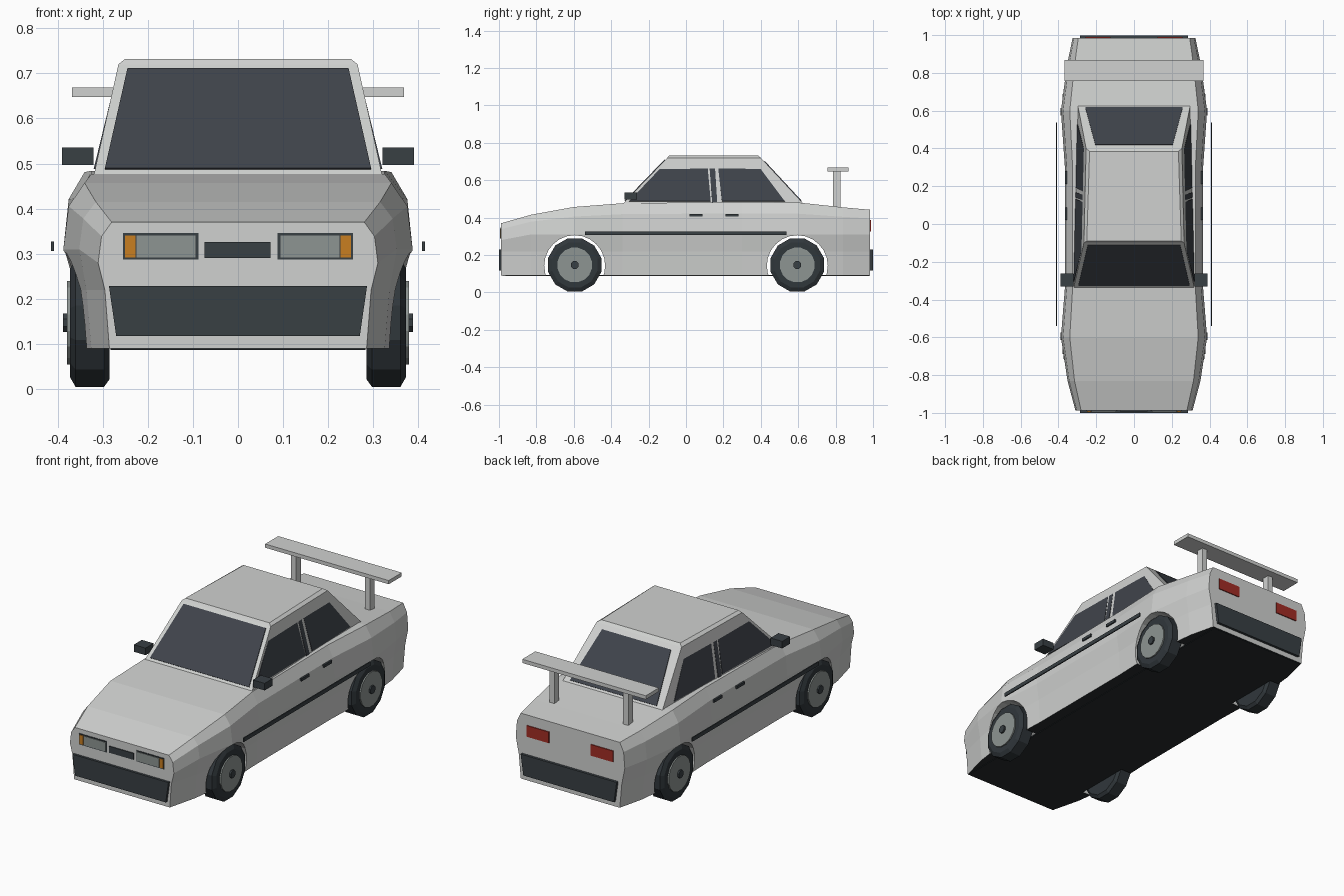
import bpy, bmesh, math
from mathutils import Vector, Matrix

cube = bpy.data.objects.get("Cube")
if cube:
    bpy.data.objects.remove(cube, do_unlink=True)


def material(name, r, g, b):
    m = bpy.data.materials.new(name)
    m.use_nodes = True
    m.diffuse_color = (r, g, b, 1)
    m.node_tree.nodes["Principled BSDF"].inputs["Base Color"].default_value = (r, g, b, 1)
    return m


PAINT = material("silver paint", .63, .64, .63)
GLASS = material("dark glass", .05, .057, .07)
TRIM = material("dark trim", .04, .05, .057)
TYRE = material("tyre rubber", .03, .038, .044)
RIM = material("wheel and lamp grey", .27, .3, .29)
AMBER = material("amber lamp", .58, .21, .015)
RED = material("red lamp", .36, .026, .018)
FLOOR = material("floor black", .02, .024, .027)


def finish(name, bm, *mats):
    bmesh.ops.recalc_face_normals(bm, faces=bm.faces)
    mesh = bpy.data.meshes.new(name)
    bm.to_mesh(mesh)
    bm.free()
    for m in mats:
        mesh.materials.append(m)
    ob = bpy.data.objects.new(name, mesh)
    bpy.context.collection.objects.link(ob)
    return ob


def box(name, x, y, z, mat):
    """Box between the given (low, high) pairs."""
    bm = bmesh.new()
    size = [b - a for a, b in (x, y, z)]
    mid = Vector([(a + b) / 2 for a, b in (x, y, z)])
    bmesh.ops.create_cube(bm, size=1, matrix=Matrix.Translation(mid) @ Matrix.Diagonal((*size, 1)))
    return finish(name, bm, mat)


def pair(name, x, y, z, mat):
    box("left_" + name, x, y, z, mat)
    box("right_" + name, (-x[1], -x[0]), y, z, mat)


def loft(name, rings, *mats):
    """Skin closed rings of points and cap both ends."""
    bm = bmesh.new()
    rows = [[bm.verts.new(p) for p in ring] for ring in rings]
    n = len(rows[0])
    for a, b in zip(rows, rows[1:]):
        for i in range(n):
            j = (i + 1) % n
            bm.faces.new((a[i], a[j], b[j], b[i]))
    bm.faces.new(rows[0])
    bm.faces.new(rows[-1])
    return finish(name, bm, *mats)


def plate(name, pts, mat, t=.004):
    """Thin panel lying on a flat polygon."""
    pts = [Vector(p) for p in pts]
    n = (pts[1] - pts[0]).cross(pts[2] - pts[0]).normalized() * t
    loft(name, [[p - n for p in pts], [p + n for p in pts]], mat)


# Body shell: y, shoulder half width, widest half width, sill half width, top height
stations = [(-.988, .28, .31, .285, .37), (-.83, .315, .352, .325, .415),
            (-.6, .34, .387, .355, .457), (-.34, .325, .366, .345, .477),
            (.3, .325, .366, .345, .484), (.6, .34, .387, .355, .481),
            (.84, .315, .355, .33, .455), (.985, .295, .325, .295, .442)]
rings = []
for y, shoulder, wide, sill, top in stations:
    waist = .31 if top > .4 else .28
    half = [(shoulder, top), (wide * .75 + shoulder * .25, top * .65 + waist * .35),
            (wide, waist), (wide * .4 + sill * .6, .22), (sill, .09)]
    rings.append([(x, y, z) for x, z in half] + [(-x, y, z) for x, z in reversed(half)])
body = loft("body_shell", rings, PAINT, FLOOR)
for f in body.data.polygons:
    if f.normal.z < -.9:
        f.material_index = 1

# Wheel arches cut through the body
AXLES = {"front": -.595, "rear": .595}
ACROSS = Matrix.Rotation(math.pi / 2, 4, 'Y')
for end, y in AXLES.items():
    bm = bmesh.new()
    bmesh.ops.create_cone(bm, cap_ends=True, segments=24, radius1=.163, radius2=.163, depth=1,
                          matrix=Matrix.Translation((0, y, .143)) @ ACROSS)
    cutter = finish(end + "_arch_cutter", bm, PAINT)
    cutter.hide_render = True
    mod = body.modifiers.new(end + "_arch", 'BOOLEAN')
    mod.operation = 'DIFFERENCE'
    mod.solver = 'EXACT'
    mod.object = cutter
    bpy.context.view_layer.objects.active = body
    bpy.ops.object.modifier_apply(modifier=mod.name)
    bpy.data.objects.remove(cutter, do_unlink=True)
box("floor_pan", (-.283, .283), (-.98, .98), (.087, .094), FLOOR)


# Wheels: stacked rings along the axle
def wheel_part(name, side, y, profile, sides, mat):
    rings = []
    for x, r in profile:
        angles = [math.tau * (i + .5) / sides for i in range(sides)]
        rings.append([(side * x, y + r * math.cos(a), .147 + r * math.sin(a)) for a in angles])
    loft(name, rings, mat)


for end, y in AXLES.items():
    for label, side in (("left", 1), ("right", -1)):
        tag = f"{end}_{label}_"
        wheel_part(tag + "tyre", side, y, [(.285, .13), (.297, .147), (.36, .147), (.372, .125)], 12, TYRE)
        wheel_part(tag + "rim", side, y, [(.36, .094), (.379, .094)], 16, RIM)
        wheel_part(tag + "hub", side, y, [(.37, .022), (.388, .022)], 8, TRIM)

# Cabin: belt line, roof line and crowned roof
def rect(yf, xf, yr, xr, z):
    return [(-xf, yf, z), (xf, yf, z), (xr, yr, z), (-xr, yr, z)]


loft("cabin", [rect(-.34, .32, .63, .298, .472), rect(-.1, .265, .4, .2535, .72),
               rect(-.09, .25, .385, .235, .732)], PAINT)


def slope(x, y0, y1, z):
    t = (z - .472) / .248
    return (x, y0 + (y1 - y0) * t, z)


plate("windscreen", [slope(x, -.34, -.1, z) for x, z in
                     ((-.295, .487), (.295, .487), (.245, .709), (-.245, .709))], GLASS)
plate("rear_window", [slope(x, .63, .4, z) for x, z in
                      ((.258, .487), (-.258, .487), (-.205, .7), (.205, .7))], GLASS)

side_glass = {
    "front_door_window": [(-.305, .487), (.132, .487), (.112, .709), (-.093, .709)],
    "door_pillar": [(.14, .48), (.167, .48), (.152, .716), (.122, .716)],
    "rear_door_window": [(.192, .487), (.528, .487), (.362, .709), (.167, .709)],
}
for label, side in (("left", 1), ("right", -1)):
    for name, outline in side_glass.items():
        pts = [(side * (.3123 - .0229 * y - .2218 * (z - .472)), y, z) for y, z in outline]
        plate(f"{label}_{name}", pts, GLASS)

# Mirrors, handles and side rubbing strips
pair("mirror", (.32, .39), (-.33, -.262), (.497, .535), TRIM)
pair("front_handle", (.335, .365), (.02, .087), (.405, .42), TRIM)
pair("rear_handle", (.335, .365), (.212, .28), (.405, .42), TRIM)
pair("side_strip", (.408, .414), (-.54, .537), (.306, .327), TRIM)

# Front lamps and grille
pair("headlamp_frame", (.088, .255), (-.991, -.985), (.287, .346), TRIM)
pair("headlamp_lens", (.094, .225), (-.994, -.988), (.292, .341), RIM)
pair("indicator", (.227, .25), (-.994, -.988), (.292, .341), AMBER)
box("grille", (-.074, .072), (-.993, -.985), (.291, .326), TRIM)

# Bumpers and tail lamps
for name, y in (("front_bumper", -.994), ("rear_bumper", .992)):
    plate(name, [(-.27, y, .118), (.27, y, .118), (.286, y, .229), (-.286, y, .229)], TRIM, .007)
pair("tail_lamp", (.125, .258), (.982, .99), (.327, .387), RED)

# Rear wing
box("wing", (-.368, .368), (.757, .868), (.648, .668), PAINT)
pair("wing_post", (.205, .235), (.787, .827), (.44, .65), PAINT)
